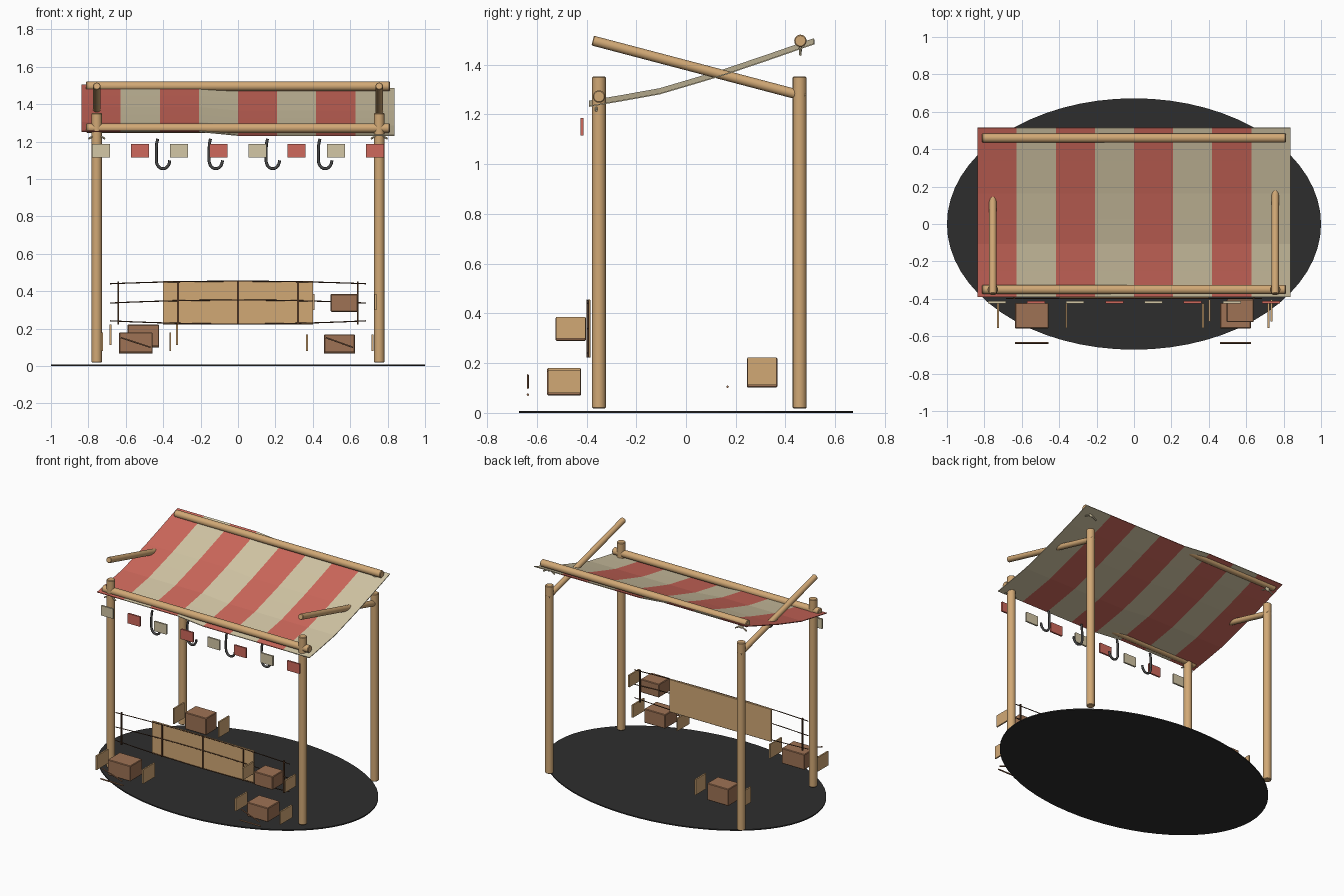
import bpy, bmesh, math
from mathutils import Vector

if "Cube" in bpy.data.objects:
    bpy.data.objects.remove(bpy.data.objects["Cube"])


def srgb(r, g, b):
    return [((c + 0.055) / 1.055) ** 2.4 if c > 0.04 else c / 12.92 for c in (r, g, b)] + [1]


def material(name, *rgb):
    m = bpy.data.materials.new(name)
    m.diffuse_color = srgb(*rgb)
    m.use_nodes = True
    m.node_tree.nodes["Principled BSDF"].inputs["Base Color"].default_value = m.diffuse_color
    return m


WOOD = material("tan wood", 0.82, 0.66, 0.46)
CRATE = material("crate brown", 0.62, 0.45, 0.33)
RED = material("faded red", 0.81, 0.41, 0.36)
CREAM = material("cream cloth", 0.83, 0.78, 0.65)
GROUND = material("charcoal ground", 0.18, 0.18, 0.18)
IRON = material("dark iron", 0.28, 0.28, 0.28)
DARK = material("dark brown", 0.30, 0.20, 0.13)


def finish(name, bm, mats, smooth=False):
    bmesh.ops.recalc_face_normals(bm, faces=bm.faces)
    me = bpy.data.meshes.new(name)
    bm.to_mesh(me)
    bm.free()
    for m in mats:
        me.materials.append(m)
    ob = bpy.data.objects.new(name, me)
    bpy.context.collection.objects.link(ob)
    if smooth:
        bpy.ops.object.select_all(action='DESELECT')
        ob.select_set(True)
        bpy.context.view_layer.objects.active = ob
        bpy.ops.object.shade_smooth_by_angle(angle=math.radians(40))
    return ob


def box(name, lo, hi, mat, bevel=0):
    bm = bmesh.new()
    bmesh.ops.create_cube(bm, size=1)
    for v in bm.verts:
        v.co = [(a + b) / 2 + c * (b - a) for a, b, c in zip(lo, hi, v.co)]
    if bevel:
        bmesh.ops.bevel(bm, geom=bm.edges[:], offset=bevel, segments=1, affect='EDGES')
    return finish(name, bm, [mat])


def rod(name, a, b, r, mat, sides=16, bevel=0):
    a, b = Vector(a), Vector(b)
    bm = bmesh.new()
    bmesh.ops.create_cone(bm, cap_ends=True, segments=sides, radius1=r, radius2=r,
                          depth=(b - a).length)
    if bevel:
        rims = [e for e in bm.edges if abs(e.verts[0].co.z - e.verts[1].co.z) < 1e-6]
        bmesh.ops.bevel(bm, geom=rims, offset=bevel, segments=1, affect='EDGES')
    rot = (b - a).to_track_quat('Z', 'Y').to_matrix()
    for v in bm.verts:
        v.co = rot @ v.co + (a + b) / 2
    return finish(name, bm, [mat], True)


def tube(name, pts, r, mat):
    cu = bpy.data.curves.new(name, 'CURVE')
    cu.dimensions = '3D'
    cu.bevel_depth = r
    cu.bevel_resolution = 2
    cu.use_fill_caps = True
    sp = cu.splines.new('POLY')
    sp.points.add(len(pts) - 1)
    for p, co in zip(sp.points, pts):
        p.co = (*co, 1)
    cu.materials.append(mat)
    ob = bpy.data.objects.new(name, cu)
    bpy.context.collection.objects.link(ob)
    return ob


# Oval ground disc
bm = bmesh.new()
bmesh.ops.create_cone(bm, cap_ends=True, segments=64, radius1=1, radius2=1, depth=0.008)
for v in bm.verts:
    v.co = (v.co.x, v.co.y * 0.672, v.co.z + 0.004)
finish("ground", bm, [GROUND])

# Posts, rafters and rope knots, left and right
for s in (-1, 1):
    x = 0.755 * s
    for y in (-0.35, 0.457):
        rod("post", (x, y, 0.018), (x, y, 1.352), 0.028, WOOD, 16, 0.004)
    rod("rafter", (x, -0.375, 1.497), (x, 0.48, 1.272), 0.02, WOOD, 16, 0.003)
    for y, z in ((-0.36, 1.24), (0.46, 1.465)):
        bm = bmesh.new()
        bmesh.ops.create_uvsphere(bm, u_segments=10, v_segments=6, radius=0.018)
        for v in bm.verts:
            v.co = (v.co.x + x, v.co.y * 0.4 + y, v.co.z + z)
        finish("knot", bm, [CREAM], True)
        for t in (-1, 1):
            rod("knot_tail", (x, y, z), (x + 0.045 * t, y, z - 0.025), 0.005, CREAM, 8)

# Long beams
for name, y, z in (("front_beam", -0.35, 1.272), ("back_beam", 0.46, 1.496)):
    rod(name, (-0.812, y, z), (0.812, y, z), 0.025, WOOD, 16, 0.004)

# Striped sagging canopy: eight stripes, slightly lower on the right
profile = [(-0.39, 1.243), (-0.25, 1.267), (-0.106, 1.293), (0.03, 1.333),
           (0.163, 1.373), (0.34, 1.433), (0.515, 1.494)]
bm = bmesh.new()
rows = []
for i in range(9):
    drop = 0.01 * max(-1, min(1, (i - 3.5) * 2))
    rows.append([bm.verts.new((-0.836 + 0.209 * i, y, z - drop)) for y, z in profile])
for i in range(8):
    for j in range(len(profile) - 1):
        f = bm.faces.new((rows[i][j], rows[i + 1][j], rows[i + 1][j + 1], rows[i][j + 1]))
        f.material_index = i % 2
canopy = finish("canopy", bm, [RED, CREAM])
sol = canopy.modifiers.new("thickness", 'SOLIDIFY')
sol.thickness = 0.005
sol.offset = 0

# Row of hanging flags
for i in range(8):
    x = -0.733 + 0.2093 * i
    box("flag", (x - 0.048, -0.425, 1.116), (x + 0.048, -0.413, 1.186),
        RED if i % 2 else CREAM)

# Iron hooks under the front beam
for x in (-0.437, -0.155, 0.15, 0.43):
    pts = [(x + 0.008, -0.35, 1.215), (x + 0.002, -0.35, 1.19), (x, -0.35, 1.15)]
    for k in range(11):
        a = math.pi * (1 + k / 10)
        pts.append((x + 0.036 + 0.036 * math.cos(a), -0.35, 1.1 + 0.045 * math.sin(a)))
    tube("hook", pts, 0.008, IRON)

# Counter board with uprights and bowed rails
box("board", (-0.402, -0.396, 0.222), (0.402, -0.384, 0.455), WOOD, 0.002)
for x in (-0.64, -0.32, 0, 0.32, 0.64):
    box("upright", (x - 0.005, -0.4, 0.222), (x + 0.005, -0.39, 0.452), DARK)
for z, bow in ((0.44, 0.014), (0.337, 0.016), (0.242, -0.017)):
    pts = []
    for k in range(13):
        x = -0.685 + 1.37 * k / 12
        pts.append((x, -0.398, z + bow * (1 - (x / 0.685) ** 2)))
    tube("rail", pts, 0.003, DARK)

# Crates with loose side panels, bottom bars and diagonal braces
crates = [((-0.636, -0.558, 0.07), (-0.457, -0.422, 0.18), True),
          ((0.46, -0.558, 0.07), (0.625, -0.422, 0.17), True),
          ((0.495, -0.525, 0.29), (0.64, -0.402, 0.385), False),
          ((-0.59, 0.245, 0.102), (-0.422, 0.367, 0.222), False)]
for lo, hi, braced in crates:
    box("crate", lo, hi, CRATE, 0.004)
    for x in (lo[0] - 0.092, hi[0] + 0.095):
        box("side_panel", (x - 0.005, lo[1] + 0.003, lo[2] + 0.01),
            (x + 0.005, hi[1] - 0.003, hi[2]), WOOD)
    y = lo[1] - 0.078
    if lo[2] < 0.2:
        rod("bottom_bar", (lo[0], y, lo[2] + 0.003), (hi[0], y, lo[2] + 0.003), 0.005, CRATE, 8)
    if braced:
        rod("brace", (lo[0] + 0.01, y, lo[2] + 0.082), (hi[0] - 0.01, y, lo[2] + 0.03),
            0.004, CRATE, 8)
